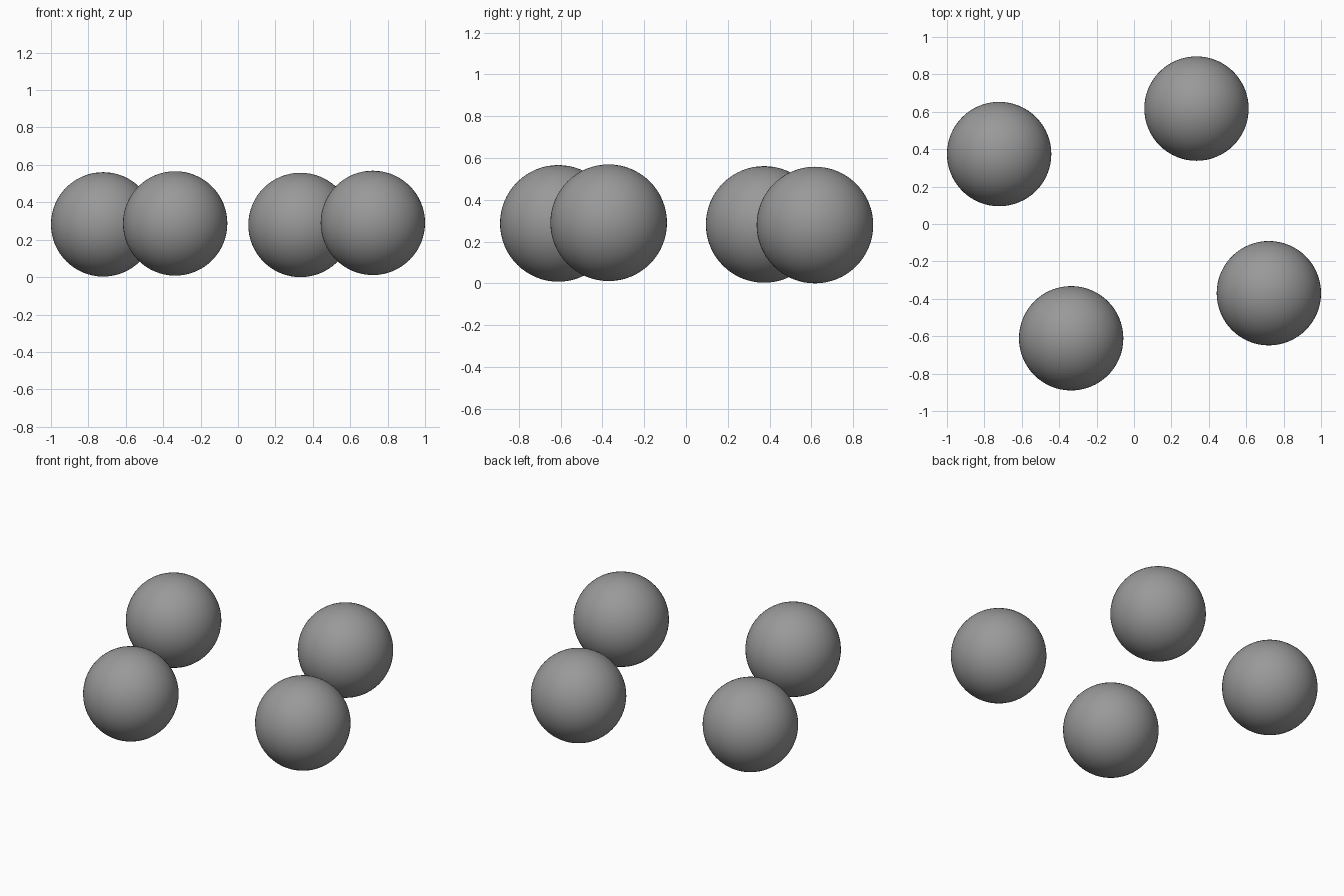
import bpy

if "Cube" in bpy.data.objects:
    bpy.data.objects.remove(bpy.data.objects["Cube"])

RADIUS = 0.279

# One flat grey for all the balls
grey = bpy.data.materials.new("mid grey")
grey.diffuse_color = (0.32, 0.32, 0.32, 1.0)
grey.use_nodes = True
grey.node_tree.nodes["Principled BSDF"].inputs["Base Color"].default_value = grey.diffuse_color

# Four balls on a slightly tilted, turned square
centres = {
    "ball_left": (-0.721, 0.374, 0.282),
    "ball_back": (0.334, 0.617, 0.279),
    "ball_front": (-0.336, -0.611, 0.287),
    "ball_right": (0.721, -0.370, 0.290),
}

for name, centre in centres.items():
    bpy.ops.mesh.primitive_uv_sphere_add(
        segments=64, ring_count=32, radius=RADIUS, location=centre)
    ball = bpy.context.object
    ball.name = name
    ball.data.materials.append(grey)
    bpy.ops.object.shade_smooth()
